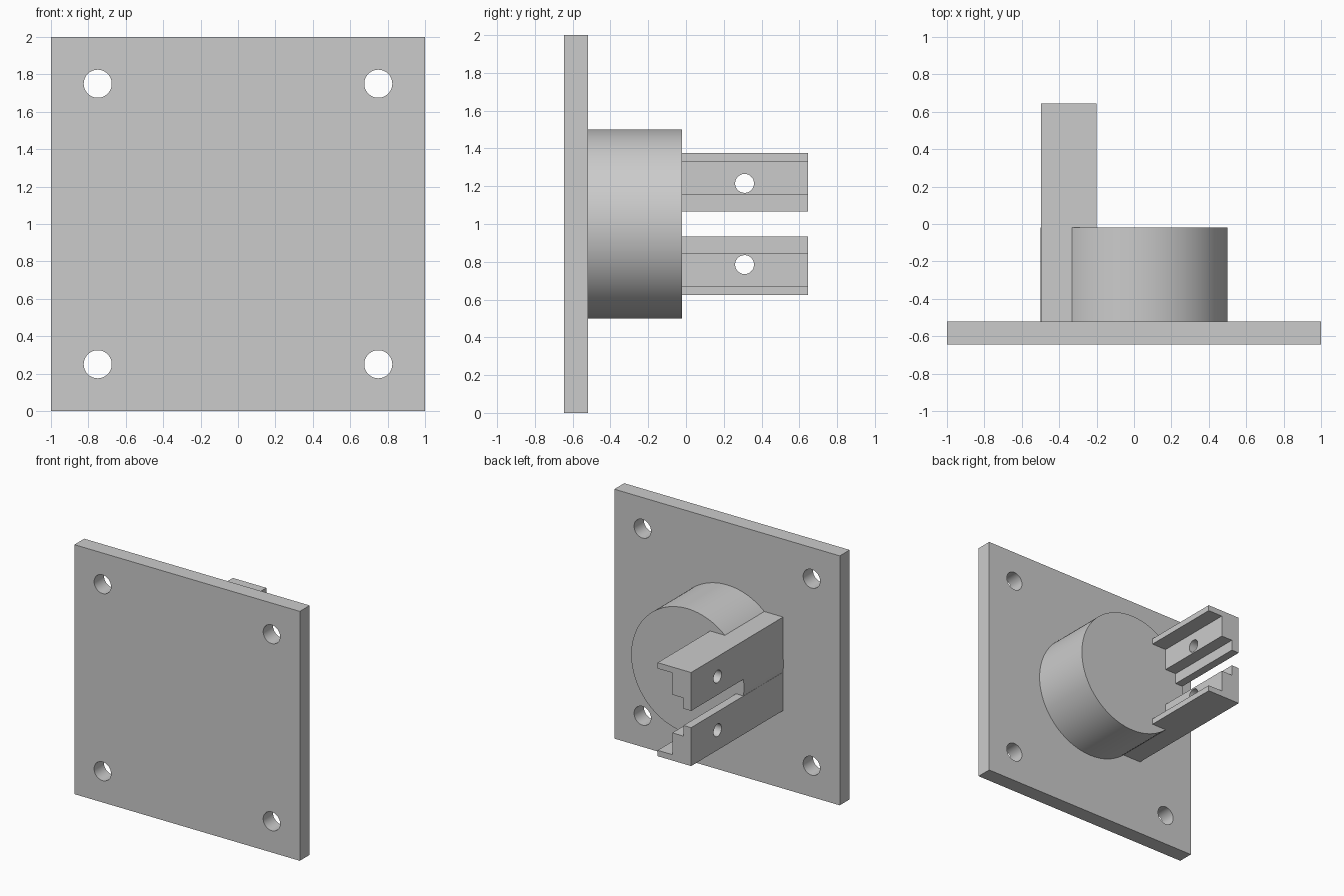
import bpy, bmesh, math
from mathutils import Matrix, Vector

cube = bpy.data.objects.get("Cube")
if cube:
    bpy.data.objects.remove(cube, do_unlink=True)

grey = bpy.data.materials.new("light grey")
grey.use_nodes = True
colour = (0.6, 0.6, 0.6, 1)
grey.diffuse_color = colour
grey.node_tree.nodes["Principled BSDF"].inputs["Base Color"].default_value = colour

PLATE_FRONT, PLATE_BACK, BOSS_BACK, ARM_END = -0.645, -0.52, -0.02, 0.645
MID = 1.0  # height of the mirror plane


def make(name, bm):
    bmesh.ops.recalc_face_normals(bm, faces=bm.faces)
    mesh = bpy.data.meshes.new(name)
    bm.to_mesh(mesh)
    bm.free()
    obj = bpy.data.objects.new(name, mesh)
    bpy.context.collection.objects.link(obj)
    mesh.materials.append(grey)
    return obj


def extrude_xz(name, points, y0, y1):
    """Closed x-z outline pulled along y."""
    bm = bmesh.new()
    face = bm.faces.new([bm.verts.new((x, y0, z)) for x, z in points])
    new = bmesh.ops.extrude_face_region(bm, geom=[face])["geom"]
    verts = [g for g in new if isinstance(g, bmesh.types.BMVert)]
    bmesh.ops.translate(bm, verts=verts, vec=(0, y1 - y0, 0))
    return make(name, bm)


def cylinder(name, centre, radius, depth, axis, segments=48):
    bm = bmesh.new()
    turn = Vector((0, 0, 1)).rotation_difference(Vector(axis)).to_matrix().to_4x4()
    bmesh.ops.create_cone(bm, cap_ends=True, segments=segments, radius1=radius,
                          radius2=radius, depth=depth,
                          matrix=Matrix.Translation(centre) @ turn)
    return make(name, bm)


def drill(obj, centre, radius, axis):
    cutter = cylinder("hole_cutter", centre, radius, 1, axis)
    cutter.hide_render = True
    mod = obj.modifiers.new("hole", 'BOOLEAN')
    mod.operation, mod.solver, mod.object = 'DIFFERENCE', 'EXACT', cutter
    bpy.context.view_layer.objects.active = obj
    bpy.ops.object.modifier_apply(modifier=mod.name)
    bpy.data.objects.remove(cutter, do_unlink=True)


def smooth(obj):
    bpy.ops.object.select_all(action='DESELECT')
    obj.select_set(True)
    bpy.context.view_layer.objects.active = obj
    bpy.ops.object.shade_smooth_by_angle(angle=math.radians(30))


# Mounting plate with four corner holes
plate = extrude_xz("mounting_plate", [(-1, 0), (1, 0), (1, 2), (-1, 2)],
                   PLATE_FRONT, PLATE_BACK)
for sx in (-1, 1):
    for sz in (-1, 1):
        drill(plate, (0.75 * sx, PLATE_BACK, MID + 0.75 * sz), 0.075, (0, 1, 0))
smooth(plate)

# Round boss behind the plate
boss = cylinder("round_boss", (0, (PLATE_BACK + BOSS_BACK) / 2, MID), 0.5,
                BOSS_BACK - PLATE_BACK, (0, 1, 0), 96)
smooth(boss)

# Stepped arms, mirrored about the middle height: x and distance from the middle
profile = [(-0.497, 0.067), (-0.43, 0.067), (-0.43, 0.153), (-0.33, 0.153),
           (-0.33, 0.328), (-0.2, 0.328), (-0.2, 0.375), (-0.497, 0.375)]
for name, side in (("upper_arm", 1), ("lower_arm", -1)):
    arm = extrude_xz(name, [(x, MID + side * d) for x, d in profile],
                     PLATE_BACK, ARM_END)
    drill(arm, (-0.4, 0.31, MID + side * 0.215), 0.05, (1, 0, 0))
    smooth(arm)
